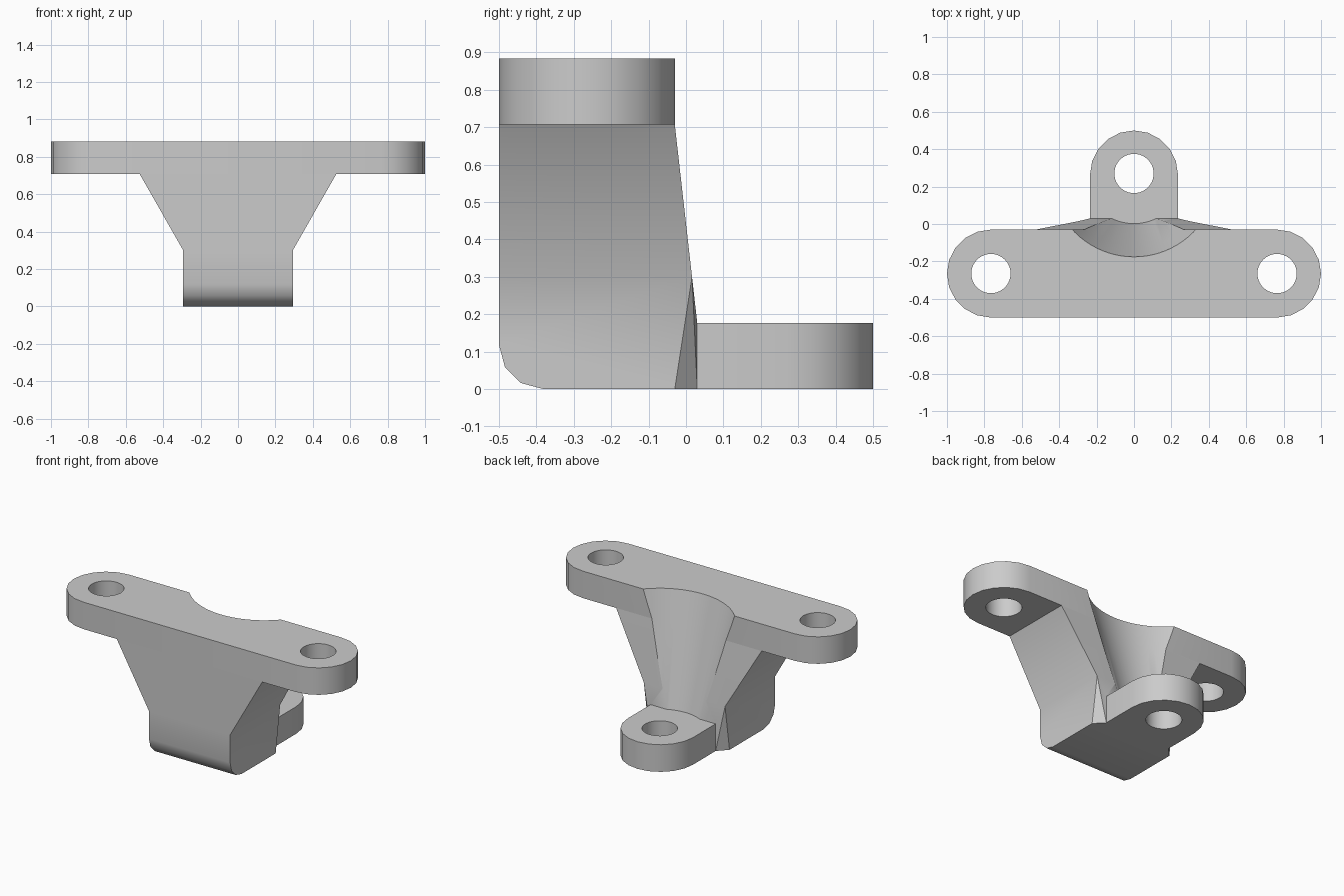
import bpy, bmesh
from math import sin, cos, pi, radians

if "Cube" in bpy.data.objects:
    bpy.data.objects.remove(bpy.data.objects["Cube"])

R, HOLE = 0.235, 0.105            # lug radius, bolt hole radius
LUG_X, LUG_Y = 0.765, 0.265       # lug centre offsets
TAB_H, BAR_Z, TOP = 0.177, 0.707, 0.883

grey = bpy.data.materials.new("plain grey")
grey.use_nodes = True
colour = (0.6, 0.6, 0.6, 1)
grey.diffuse_color = colour
grey.node_tree.nodes["Principled BSDF"].inputs["Base Color"].default_value = colour


def finish(bm, name):
    bmesh.ops.recalc_face_normals(bm, faces=bm.faces)
    mesh = bpy.data.meshes.new(name)
    bm.to_mesh(mesh)
    bm.free()
    mesh.materials.append(grey)
    obj = bpy.data.objects.new(name, mesh)
    bpy.context.collection.objects.link(obj)
    return obj


def arc(cx, cy, start, steps=10):
    return [(cx + R * cos(start + pi * i / steps), cy + R * sin(start + pi * i / steps))
            for i in range(steps + 1)]


def plate(name, outline, z0, z1):
    bm = bmesh.new()
    base = bm.faces.new([bm.verts.new((x, y, z0)) for x, y in outline])
    top = bmesh.ops.extrude_face_region(bm, geom=[base], use_keep_orig=True)
    moved = [v for v in top["geom"] if isinstance(v, bmesh.types.BMVert)]
    bmesh.ops.translate(bm, verts=moved, vec=(0, 0, z1 - z0))
    return finish(bm, name)


def cut(target, x, y, z0, z1, r0, r1, sides):
    bpy.ops.mesh.primitive_cone_add(vertices=sides, radius1=r0, radius2=r1,
                                    depth=z1 - z0, location=(x, y, (z0 + z1) / 2))
    cutter = bpy.context.object
    cutter.data.materials.append(grey)
    cutter.hide_render = True
    mod = target.modifiers.new("cut", 'BOOLEAN')
    mod.operation, mod.solver, mod.object = 'DIFFERENCE', 'EXACT', cutter
    bpy.context.view_layer.objects.active = target
    bpy.ops.object.modifier_apply(modifier=mod.name)
    bpy.data.objects.remove(cutter)


# Rounded top bar and rear tab
bar = plate("top_bar", arc(LUG_X, -LUG_Y, -pi / 2) + arc(-LUG_X, -LUG_Y, pi / 2), BAR_Z, TOP)
tab = plate("rear_tab", [(-R, 0.03), (R, 0.03)] + arc(0, LUG_Y, 0), 0, TAB_H)


# Flared body: one half ring of points, mirrored and bridged across
def back(z):
    return 0.05 - 0.113 * z


half, fillet = 0.293, 0.118
ring = [(0.525, -0.5, BAR_Z), (half, -0.5, 0.3)]
for i in range(4):
    a = pi / 2 * i / 3
    ring.append((half, -0.5 + fillet * (1 - cos(a)), fillet * (1 - sin(a))))
ring += [(half, -0.03, 0), (R, 0.03, 0), (R, 0.03, TAB_H),
         (half, back(0.3), 0.3), (0.525, -0.03, BAR_Z)]
bm = bmesh.new()
sides = [[bm.verts.new((s * x, y, z)) for x, y, z in ring] for s in (1, -1)]
for v in sides:
    front_knee, foot, tab_low, tab_top, rear_knee, rear_top = v[1], *v[6:]
    bm.faces.new([v[0], front_knee, rear_knee, rear_top])   # flared cheek
    bm.faces.new(v[1:7] + [rear_knee])                      # straight cheek
    bm.faces.new([rear_knee, foot, tab_low])                # corner wedge
    bm.faces.new([rear_knee, tab_low, tab_top])
p, q = sides
for i in range(len(ring)):
    j = (i + 1) % len(ring)
    bm.faces.new([p[i], p[j], q[j], q[i]])
body = finish(bm, "body")

# Bolt holes and the conical tool clearance above the tab
for s in (1, -1):
    cut(bar, s * LUG_X, -LUG_Y, BAR_Z - 0.1, TOP + 0.1, HOLE, HOLE, 40)
cut(tab, 0, LUG_Y + 0.005, -0.1, TAB_H + 0.1, HOLE, HOLE, 40)
for part in (bar, body):
    cut(part, 0, 0.272, TAB_H, 1.0, 0.27, 0.477, 80)

# Smooth rounded areas, keep hard edges
bpy.ops.object.select_all(action='DESELECT')
for part in (bar, tab, body):
    part.select_set(True)
bpy.context.view_layer.objects.active = body
bpy.ops.object.shade_smooth_by_angle(angle=radians(30.5))
